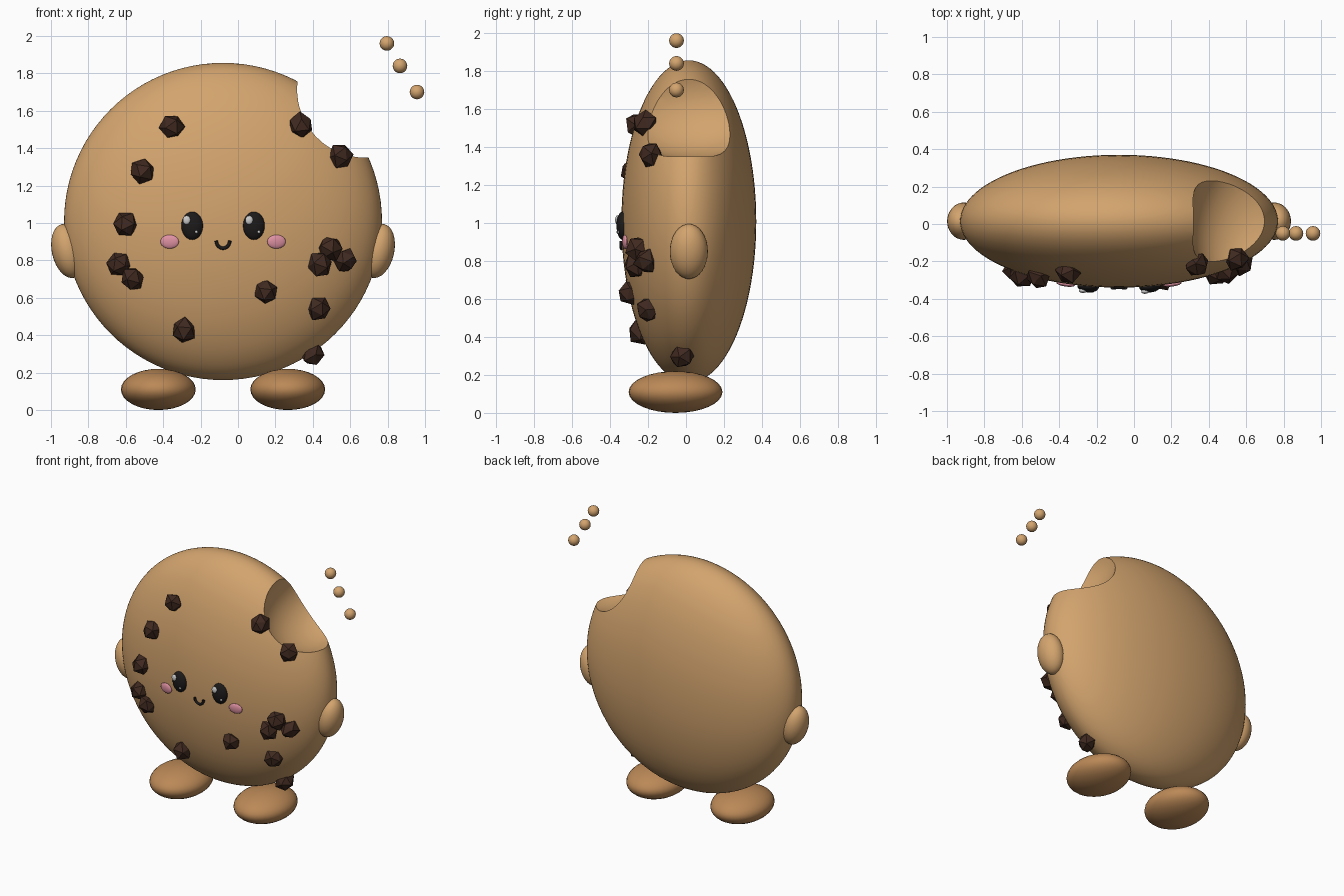
import bpy, random
from math import pi, sin, cos, sqrt, radians
from mathutils import Vector

if "Cube" in bpy.data.objects:
    bpy.data.objects.remove(bpy.data.objects["Cube"])

random.seed(4)
C = Vector((-0.08, 0.015, 1.008))      # body centre
R = Vector((0.85, 0.355, 0.848))       # body radii


def material(name, rgb):
    m = bpy.data.materials.new(name)
    m.diffuse_color = (*rgb, 1)
    m.use_nodes = True
    m.node_tree.nodes["Principled BSDF"].inputs["Base Color"].default_value = m.diffuse_color
    return m


dough = material("dough", (0.65, 0.37, 0.155))
foot_brown = material("foot_brown", (0.50, 0.25, 0.095))
chocolate = material("chocolate", (0.05, 0.022, 0.014))
black = material("black", (0.012, 0.01, 0.01))
white = material("white", (0.9, 0.9, 0.9))
pink = material("pink", (0.75, 0.29, 0.37))


def front_y(x, z):
    """y of the body's front surface at x, z"""
    u = 1 - ((x - C.x) / R.x) ** 2 - ((z - C.z) / R.z) ** 2
    return C.y - R.y * sqrt(max(u, 0.01))


def normal(p):
    return Vector([(p[i] - C[i]) / R[i] ** 2 for i in range(3)]).normalized()


def ellipsoid(name, loc, radii, mat, rot=(0, 0, 0), seg=32, rings=16):
    bpy.ops.mesh.primitive_uv_sphere_add(segments=seg, ring_count=rings, location=loc, rotation=rot)
    o = bpy.context.object
    o.name = name
    o.scale = radii
    o.data.materials.append(mat)
    bpy.ops.object.shade_smooth()
    return o


def on_face(name, x, z, radii, mat, lift=0.0, roll=0.0):
    """flat oval lying on the front surface; radii = width, thickness, height"""
    p = Vector((x, front_y(x, z), z))
    n = normal(p)
    o = ellipsoid(name, p + n * lift, radii, mat, seg=24, rings=12)
    q = Vector((0, -1, 0)).rotation_difference(n)
    o.rotation_mode = 'QUATERNION'
    o.rotation_quaternion = q @ Vector((0, 1, 0)).rotation_difference(Vector((0, 1, 0)))
    return o


# Round body with a bite taken out of the upper right
body = ellipsoid("body", C, R, dough, seg=96, rings=48)
cutter = ellipsoid("bite_cutter", (0.614, 0.015, 1.652), (0.314, 0.444, 0.314), dough, seg=48, rings=24)
cutter.hide_render = True
mod = body.modifiers.new("bite", 'BOOLEAN')
mod.operation = 'DIFFERENCE'
mod.solver = 'EXACT'
mod.object = cutter
bpy.context.view_layer.update()
bitten = bpy.data.meshes.new_from_object(body.evaluated_get(bpy.context.evaluated_depsgraph_get()))
body.modifiers.clear()
body.data = bitten
bpy.data.objects.remove(cutter)
bpy.ops.object.select_all(action='DESELECT')
body.select_set(True)
bpy.context.view_layer.objects.active = body
bpy.ops.object.shade_smooth_by_angle(angle=radians(30))

# Mirrored parts: arms, feet, eyes with highlights, cheeks
for s, side in ((-1, "left"), (1, "right")):
    ellipsoid(side + "_arm", (C.x + s * 0.83, 0.015, 0.85), (0.085, 0.1, 0.147), dough, (0, s * radians(13), 0))
    ellipsoid(side + "_foot", (C.x + s * 0.346, -0.055, 0.11), (0.2, 0.247, 0.11), foot_brown)
    ex = C.x + s * 0.165
    on_face(side + "_eye", ex, 0.985, (0.058, 0.033, 0.075), black)
    on_face(side + "_eye_highlight", ex - 0.027, 1.015, (0.021, 0.012, 0.024), white, 0.026)
    on_face(side + "_eye_glint", ex + 0.024, 0.953, (0.008, 0.006, 0.008), white, 0.026)
    on_face(side + "_cheek", C.x + s * 0.285, 0.9, (0.05, 0.014, 0.037), pink, 0.004)

# Smile: a half-circle tube
curve = bpy.data.curves.new("mouth", 'CURVE')
curve.dimensions = '3D'
curve.bevel_depth = 0.009
curve.bevel_resolution = 3
curve.use_fill_caps = True
spline = curve.splines.new('POLY')
spline.points.add(12)
for i, pt in enumerate(spline.points):
    a = pi + pi * i / 12
    x, z = C.x + 0.036 * cos(a), 0.905 + 0.04 * sin(a)
    pt.co = (x, front_y(x, z) - 0.005, z, 1)
mouth = bpy.data.objects.new("mouth", curve)
mouth.data.materials.append(black)
bpy.context.collection.objects.link(mouth)

# Faceted chocolate chips half sunk in the front
chips = [(-0.35, 1.51), (-0.51, 1.275), (-0.60, 0.99), (-0.635, 0.78), (-0.56, 0.70),
         (-0.29, 0.43), (0.15, 0.635), (0.43, 0.545), (0.395, 0.305), (0.435, 0.78),
         (0.49, 0.86), (0.565, 0.80), (0.335, 1.52), (0.545, 1.355)]
for x, z in chips:
    p = Vector((x, front_y(x, z), z))
    bpy.ops.mesh.primitive_ico_sphere_add(subdivisions=1, radius=0.068, location=p + normal(p) * 0.008)
    chip = bpy.context.object
    chip.name = "chocolate_chip"
    chip.rotation_euler = [random.uniform(0, 2 * pi) for _ in range(3)]
    for v in chip.data.vertices:
        v.co *= random.uniform(0.9, 1.12)
    chip.data.materials.append(chocolate)

# Loose crumbs
for x, z in ((0.796, 1.96), (0.866, 1.84), (0.957, 1.70)):
    ellipsoid("crumb", (x, -0.05, z), (0.039,) * 3, dough, seg=20, rings=10)
